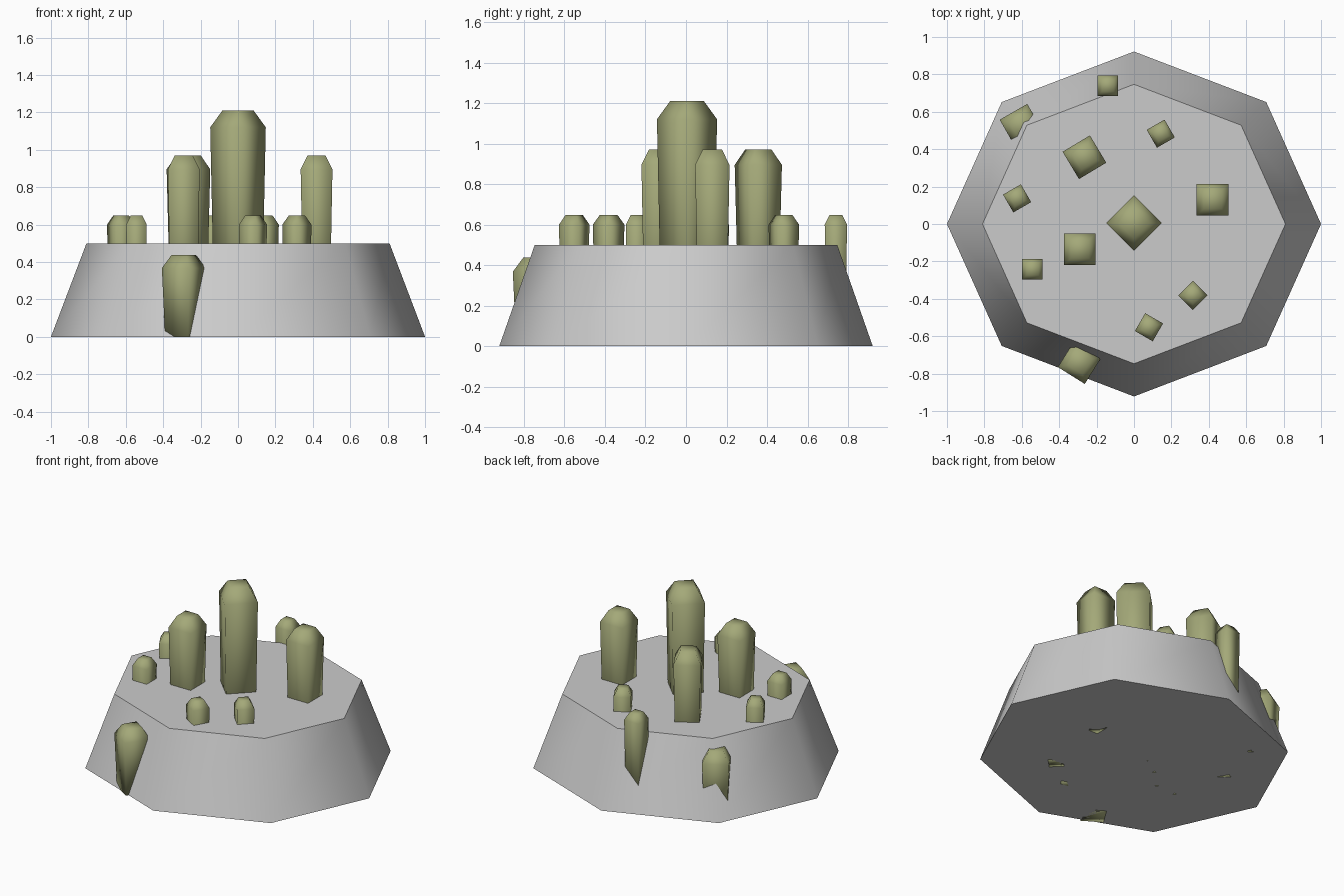
import bpy
import bmesh
import math
from mathutils import Matrix

if "Cube" in bpy.data.objects:
    bpy.data.objects.remove(bpy.data.objects["Cube"], do_unlink=True)


def material(name, rgb):
    mat = bpy.data.materials.new(name)
    mat.use_nodes = True
    color = (*rgb, 1)
    mat.diffuse_color = color
    mat.node_tree.nodes["Principled BSDF"].inputs["Base Color"].default_value = color
    return mat


STONE = material("stone grey", (0.60, 0.60, 0.60))
MOSS = material("moss green", (0.37, 0.395, 0.19))


def lathe(name, sides, profile, mat, turn=0.0, place=(0, 0), squash=1.0):
    """Stack polygon rings given as (corner radius, height) and cap both ends."""
    bm = bmesh.new()
    rings = []
    for radius, z in profile:
        ring = []
        for i in range(sides):
            a = turn + math.tau * i / sides
            ring.append(bm.verts.new((radius * math.cos(a),
                                      radius * math.sin(a) * squash, z)))
        rings.append(ring)
    for low, high in zip(rings, rings[1:]):
        for i in range(sides):
            j = (i + 1) % sides
            bm.faces.new((low[i], low[j], high[j], high[i]))
    bm.faces.new(rings[0][::-1])
    bm.faces.new(rings[-1])
    for face in bm.faces:
        face.smooth = True
    bm.transform(Matrix.Translation((*place, 0)))
    mesh = bpy.data.meshes.new(name)
    bm.to_mesh(mesh)
    bm.free()
    mesh.materials.append(mat)
    obj = bpy.data.objects.new(name, mesh)
    bpy.context.collection.objects.link(obj)
    return obj


def pillar(name, x, y, degrees, width, top, bevel, taper):
    """Square pillar, narrower at the foot, with a sloped cap."""
    r = width / math.sqrt(2)
    profile = [(r * taper, 0), (r, top - bevel), (r * 0.56, top)]
    return lathe(name, 4, profile, MOSS, math.radians(degrees + 45), (x, y))


# Eight-sided rock base, soft around the sides and crisp at the rims
base = lathe("rock_base", 8, [(1.0, 0), (0.81, 0.5)], STONE, squash=0.922)
bpy.ops.object.select_all(action="DESELECT")
base.select_set(True)
bpy.context.view_layer.objects.active = base
bpy.ops.object.shade_smooth_by_angle(angle=math.radians(50))

# Tall central pillar
pillar("central_pillar", 0, 0.005, 45, 0.21, 1.21, 0.09, 0.84)

# Medium pillars around it
for i, (x, y, deg) in enumerate([(-0.265, 0.357, 31), (-0.29, -0.135, 0),
                                 (0.42, 0.13, 0)]):
    pillar(f"medium_pillar_{i + 1}", x, y, deg, 0.17, 0.97, 0.075, 0.80)

# Short pillars near the rim
for i, (x, y, deg) in enumerate([(-0.14, 0.74, 0), (0.143, 0.483, 30),
                                 (-0.625, 0.137, 30), (-0.543, -0.242, 0),
                                 (0.08, -0.552, 60), (0.315, -0.382, 45)]):
    pillar(f"short_pillar_{i + 1}", x, y, deg, 0.11, 0.648, 0.048, 0.85)

# Low pillars growing out of the slope
for i, (x, y, deg) in enumerate([(-0.29, -0.738, 58), (-0.602, 0.526, 30)]):
    pillar(f"slope_pillar_{i + 1}", x, y, deg, 0.17, 0.437, 0.07, 0.85)
